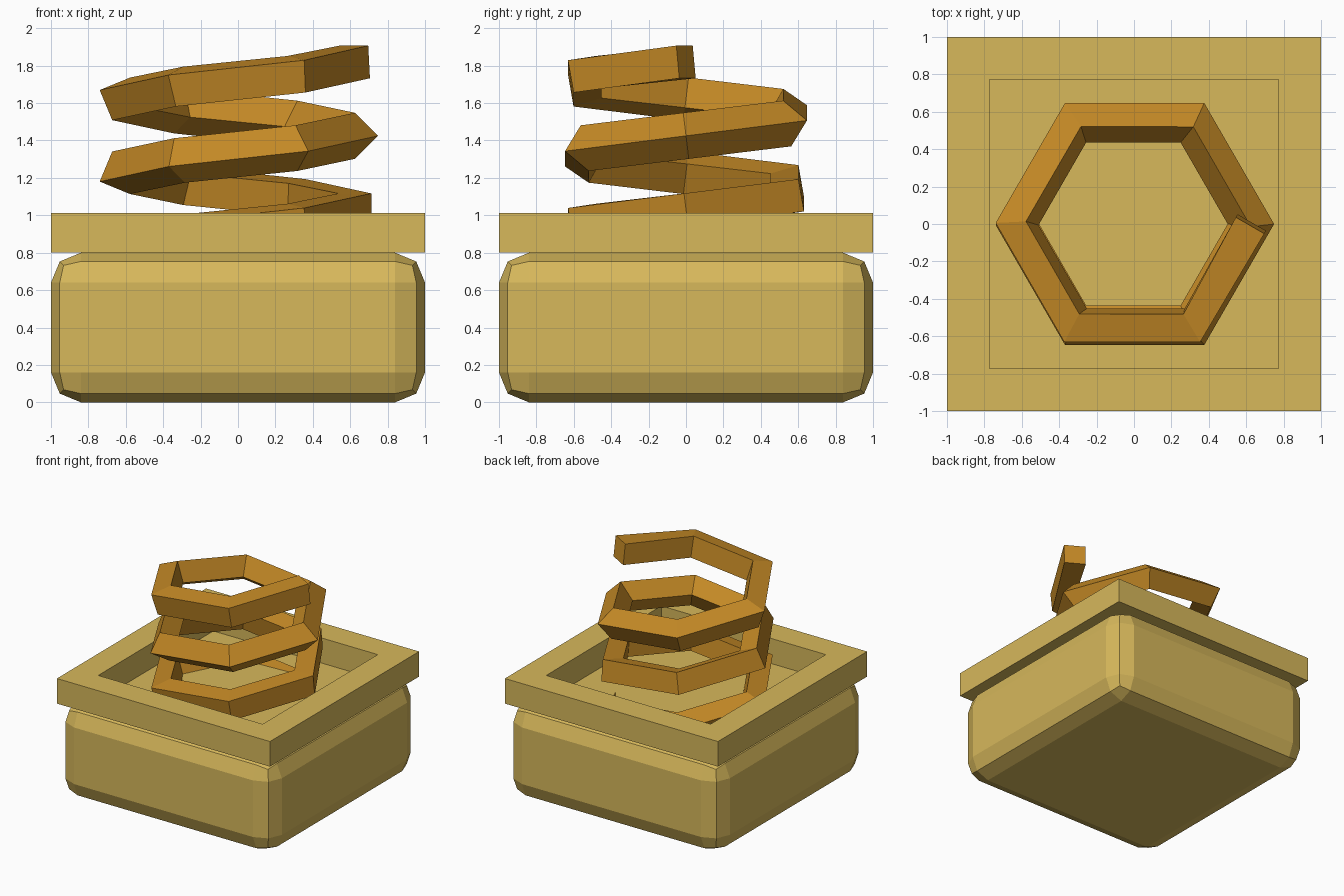
import bpy, bmesh, math
from mathutils import Vector

if "Cube" in bpy.data.objects:
    bpy.data.objects.remove(bpy.data.objects["Cube"])


def material(name, rgb):
    m = bpy.data.materials.new(name)
    m.diffuse_color = (*rgb, 1)
    m.use_nodes = True
    m.node_tree.nodes["Principled BSDF"].inputs["Base Color"].default_value = m.diffuse_color
    return m


GOLD = material("pale gold", (0.68, 0.48, 0.105))
AMBER = material("dark amber", (0.55, 0.25, 0.019))


def finish(bm, name, mat):
    bmesh.ops.recalc_face_normals(bm, faces=bm.faces)
    me = bpy.data.meshes.new(name)
    bm.to_mesh(me)
    bm.free()
    me.materials.append(mat)
    ob = bpy.data.objects.new(name, me)
    bpy.context.collection.objects.link(ob)
    return ob


def loft(name, rings, mat, closed=False):
    """Join equal rings of points with quads; cap the ends unless closed."""
    bm = bmesh.new()
    vs = [[bm.verts.new(p) for p in r] for r in rings]
    n = len(vs[0])
    pairs = list(zip(vs, vs[1:])) + ([(vs[-1], vs[0])] if closed else [])
    for a, b in pairs:
        for i in range(n):
            j = (i + 1) % n
            bm.faces.new((a[i], a[j], b[j], b[i]))
    if not closed:
        bm.faces.new(vs[0])
        bm.faces.new(vs[-1])
    return finish(bm, name, mat)


# Base block with rounded edges
bm = bmesh.new()
bmesh.ops.create_cube(bm, size=1)
for v in bm.verts:
    v.co = (v.co.x * 2, v.co.y * 2, (v.co.z + 0.5) * 0.8)
body = finish(bm, "base_block", GOLD)
bev = body.modifiers.new("rounded edges", "BEVEL")
bev.width = 0.16
bev.segments = 2
bev.limit_method = 'NONE'

# Square rim frame around the open top
profile = [(1, 0.8), (1, 1.013), (0.772, 1.013), (0.772, 0.8)]
corners = [(-1, -1), (1, -1), (1, 1), (-1, 1)]
loft("top_rim", [[(r * x, r * y, z) for x, y in corners] for r, z in profile],
     GOLD, closed=True)

# Six-sided coil spring whose square section slowly rolls along the coil
RADIUS, HALF_DIAG, PITCH, TOP, STEPS = 0.625, 0.124, 0.395, 1.82, 18
path = []
for k in range(-STEPS, 1):
    a = math.radians(60 * k)
    path.append(Vector((RADIUS * math.cos(a), RADIUS * math.sin(a), TOP + PITCH * k / 6)))
rings = []
for i, p in enumerate(path):
    t = Vector((0, 0, 0))
    if i > 0:
        t += (p - path[i - 1]).normalized()
    if i < STEPS:
        t += (path[i + 1] - p).normalized()
    t.normalize()
    out = t.cross(Vector((0, 0, 1))).normalized()
    up = out.cross(t)
    roll = math.radians(45 + 7.5 * (i - STEPS))
    rings.append([p + HALF_DIAG * (math.cos(roll + q * math.pi / 2) * out
                                   + math.sin(roll + q * math.pi / 2) * up)
                  for q in range(4)])
loft("coil_spring", rings, AMBER)
